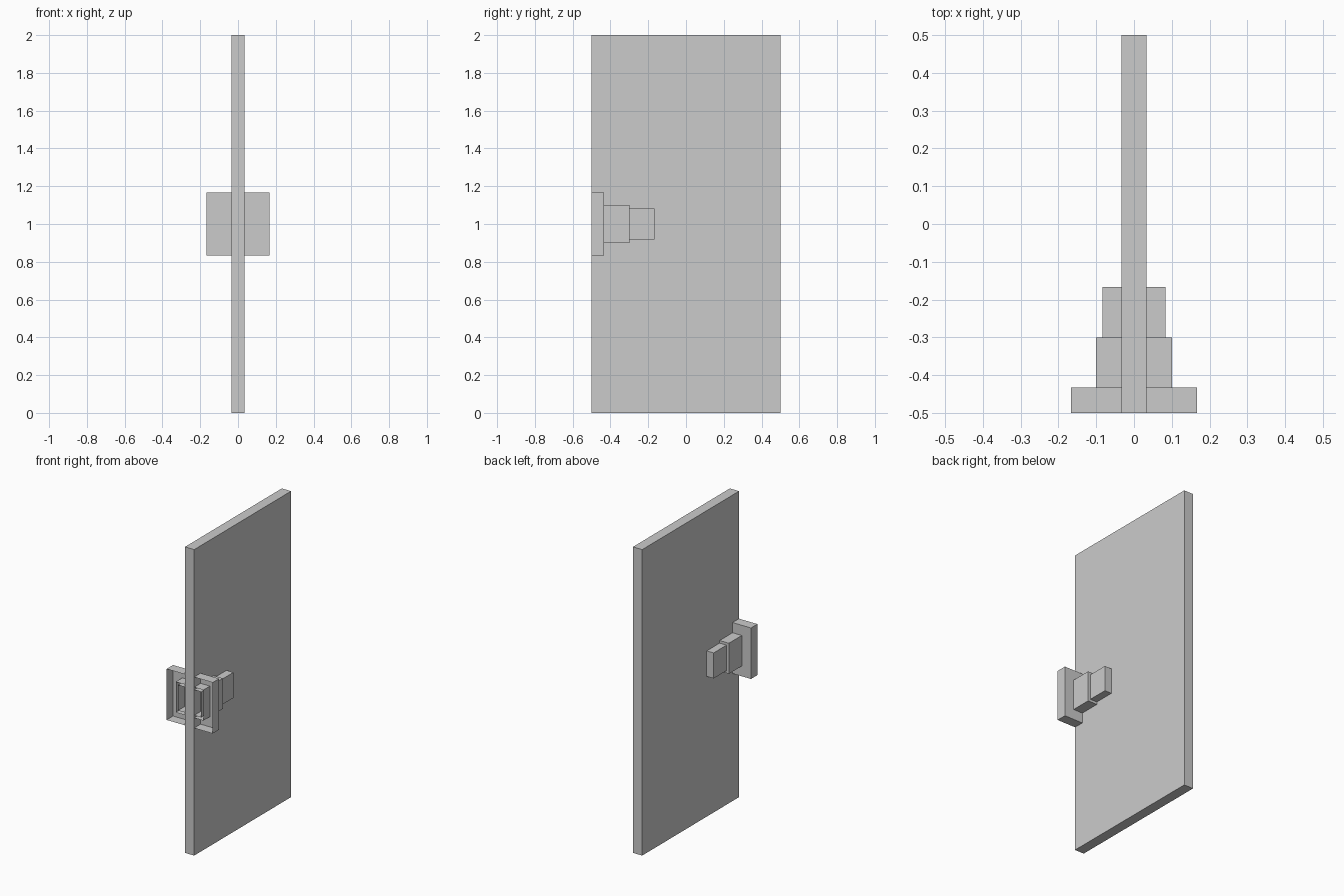
import bpy, bmesh

if "Cube" in bpy.data.objects:
    bpy.data.objects.remove(bpy.data.objects["Cube"])


def make_box(name, x, y, z, open_front=False):
    """Box spanning the (min, max) ranges, optionally without its -y face."""
    bm = bmesh.new()
    bmesh.ops.create_cube(bm, size=1)
    for v in bm.verts:
        v.co = [lo + (c + 0.5) * (hi - lo) for c, (lo, hi) in zip(v.co, (x, y, z))]
    if open_front:
        bm.normal_update()
        front = [f for f in bm.faces if f.normal.y < -0.9]
        bmesh.ops.delete(bm, geom=front, context='FACES_ONLY')
    mesh = bpy.data.meshes.new(name)
    bm.to_mesh(mesh)
    bm.free()
    obj = bpy.data.objects.new(name, mesh)
    bpy.context.collection.objects.link(obj)
    return obj


U = 1 / 30  # base unit of the model

# Tall thin panel
make_box("panel", (-U, U), (-0.5, 0.5), (0, 2))

# Nested sleeves, open at the front edge: half width and depth in units
for name, half, depth in (("flange", 5, 2), ("middle_sleeve", 3, 6), ("inner_sleeve", 2.5, 10)):
    h = half * U
    make_box(name, (-h, h), (-0.5, -0.5 + depth * U), (1 - h, 1 + h), open_front=True)
